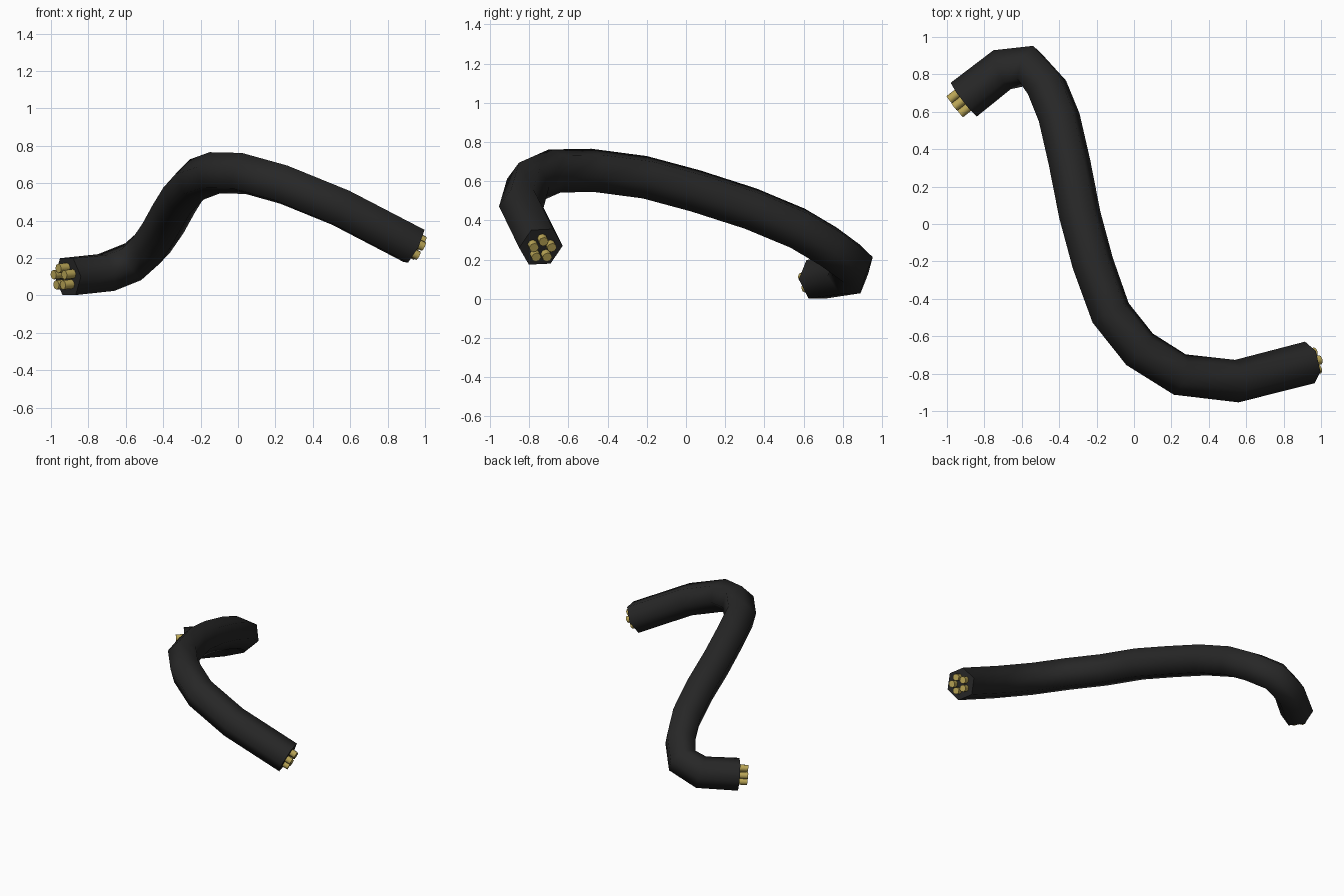
import bpy, bmesh, math
from mathutils import Vector

if "Cube" in bpy.data.objects:
    bpy.data.objects.remove(bpy.data.objects["Cube"])

UP = Vector((0, 0, 1))
PATH = [Vector(p) for p in (
    (-0.91, 0.665, 0.10), (-0.705, 0.825, 0.122), (-0.56, 0.845, 0.18),
    (-0.465, 0.73, 0.265), (-0.40, 0.57, 0.36), (-0.345, 0.33, 0.46),
    (-0.29, 0.05, 0.55), (-0.22, -0.21, 0.62), (-0.125, -0.475, 0.655),
    (0.03, -0.67, 0.652), (0.245, -0.805, 0.592), (0.55, -0.84, 0.468),
    (0.94, -0.74, 0.265))]


def material(name, rgb):
    m = bpy.data.materials.new(name)
    m.diffuse_color = (*rgb, 1)
    m.use_nodes = True
    m.node_tree.nodes["Principled BSDF"].inputs["Base Color"].default_value = m.diffuse_color
    return m


def frame(direction):
    """Sideways and upward axes of a level cross-section."""
    side = direction.cross(UP).normalized()
    return side, side.cross(direction).normalized()


def tube(name, points, radius, sides, mat, smooth_angle):
    bm = bmesh.new()
    rings = []
    last = d = None
    for i, p in enumerate(points):
        d = Vector()
        if i > 0:
            d += (p - points[i - 1]).normalized()
        if i < len(points) - 1:
            d += (points[i + 1] - p).normalized()
        d.normalize()
        # start level, then carry the cross-section along without twisting
        s = frame(d)[0] if last is None else last[1].copy()
        if last is not None:
            s.rotate(last[0].rotation_difference(d))
        u = s.cross(d).normalized()
        last = (d, s)
        rings.append([bm.verts.new(p + radius * (s * math.cos(a) + u * math.sin(a)))
                      for a in (2 * math.pi * k / sides for k in range(sides))])
    for a, b in zip(rings, rings[1:]):
        for k in range(sides):
            n = (k + 1) % sides
            bm.faces.new((a[k], a[n], b[n], b[k]))
    bm.faces.new(rings[0])
    bm.faces.new(rings[-1])
    bmesh.ops.recalc_face_normals(bm, faces=bm.faces)
    # smooth sides, crisp end caps
    for f in bm.faces:
        f.smooth = True
    for e in bm.edges:
        e.smooth = e.calc_face_angle(0) < math.radians(smooth_angle)
    me = bpy.data.meshes.new(name)
    bm.to_mesh(me)
    bm.free()
    me.materials.append(mat)
    ob = bpy.data.objects.new(name, me)
    bpy.context.collection.objects.link(ob)
    return ob


rubber = material("black rubber", (0.020, 0.020, 0.020))
brass = material("brass wire", (0.50, 0.385, 0.095))

# Six-sided sleeve swept along the path
tube("cable_sleeve", PATH, 0.114, 6, rubber, 75)

# Five bare wires sticking out of each end
for label, end, inner, reach in (("left", PATH[0], PATH[1], 0.06),
                                 ("right", PATH[-1], PATH[-2], 0.04)):
    d = (end - inner).normalized()
    s, u = frame(d)
    for k in range(5):
        a = math.pi / 2 + 2 * math.pi * k / 5
        c = end + 0.049 * (s * math.cos(a) + u * math.sin(a))
        tube(f"{label}_wire_{k + 1}", [c - d * 0.05, c + d * reach], 0.025, 8, brass, 60)
